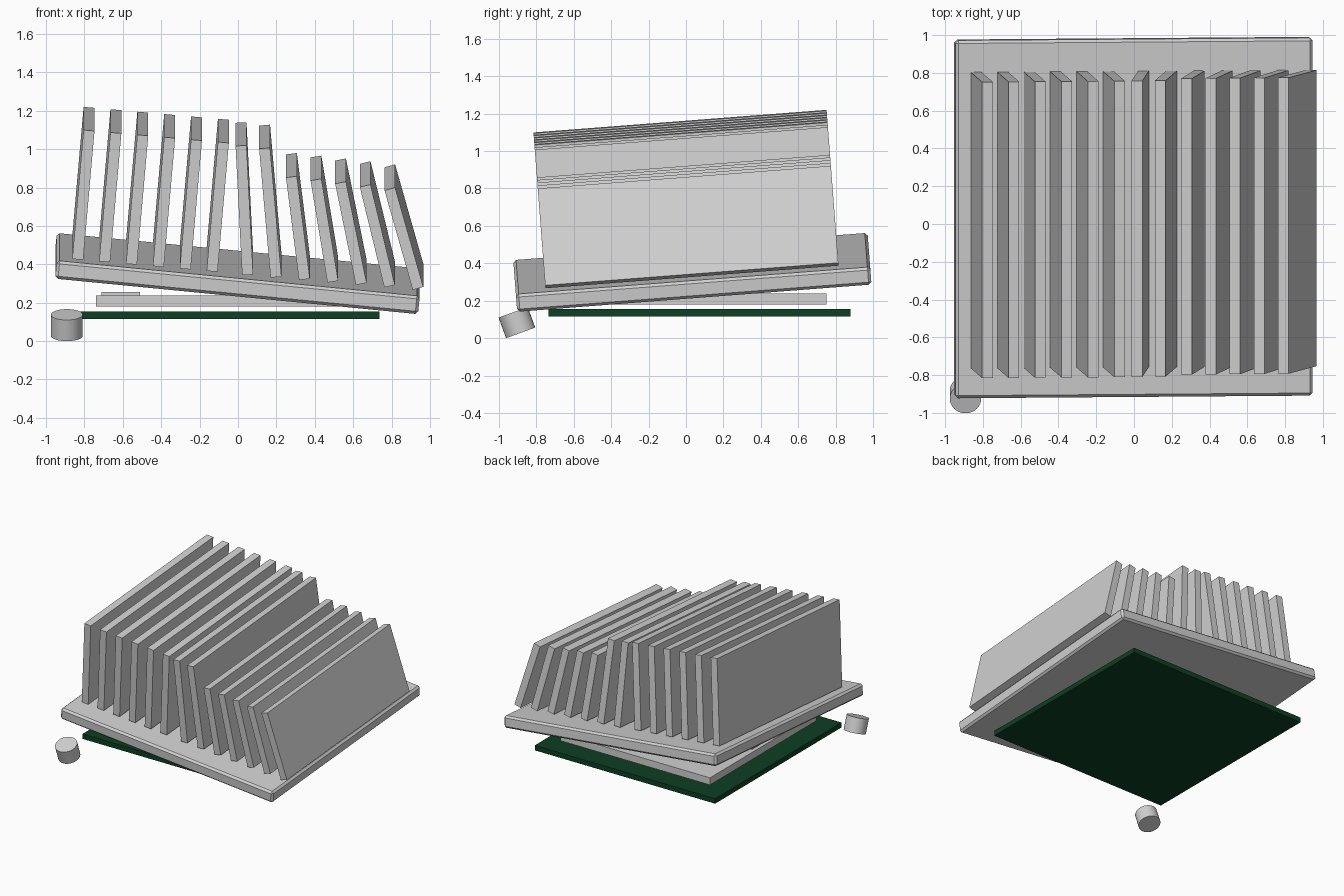
import bpy
from math import radians
from mathutils import Matrix, Vector

cube = bpy.data.objects.get("Cube")
if cube:
    bpy.data.objects.remove(cube, do_unlink=True)


def make_material(name, rgb):
    mat = bpy.data.materials.new(name)
    mat.use_nodes = True
    colour = (*rgb, 1.0)
    mat.diffuse_color = colour
    mat.node_tree.nodes["Principled BSDF"].inputs["Base Color"].default_value = colour
    return mat


metal = make_material("light_grey_metal", (0.64, 0.64, 0.64))
green = make_material("dark_green_board", (0.004, 0.05, 0.017))


def finish(name, mat):
    obj = bpy.context.object
    obj.name = name
    obj.data.name = name
    obj.data.materials.append(mat)
    return obj


def add_box(name, size, matrix, mat):
    """Box with its size baked into the mesh, placed by a matrix."""
    bpy.ops.mesh.primitive_cube_add(size=1)
    obj = finish(name, mat)
    obj.data.transform(Matrix.Diagonal((*size, 1)))
    obj.matrix_world = matrix
    return obj


def slab(name, low, high, mat):
    """Level box spanning two opposite corners."""
    low, high = Vector(low), Vector(high)
    return add_box(name, high - low, Matrix.Translation((low + high) / 2), mat)


# Circuit board with the chip package and die above it
slab("circuit_board", (-0.877, -0.735, 0.115), (0.738, 0.88, 0.155), green)
slab("chip_package", (-0.74, -0.61, 0.18), (0.6, 0.75, 0.238), metal)
slab("chip_die", (-0.71, -0.03, 0.238), (-0.51, 0.17, 0.257), metal)

# The heat sink pitches up toward the back
pitch = Matrix.Rotation(radians(4.4), 4, "X")


def tilted(x, y, z, lean):
    turn = Matrix.Rotation(radians(lean), 4, "Y")
    return pitch @ Matrix.Translation((x, y, z)) @ turn


# Chamfered base plate
plate = add_box("base_plate", (1.9, 1.9, 0.095),
                tilted(-0.003, 0.061, 0.348, 5.6), metal)
bevel = plate.modifiers.new("chamfer", "BEVEL")
bevel.width = 0.015
bevel.segments = 1


# Cooling fins, each standing on the middle of its bottom edge
def add_fin(name, x, z, lean, height):
    foot = tilted(x, 0.057, z, lean)
    lift = Matrix.Translation((0, 0, height / 2))
    add_box(name, (0.057, 1.572, height), foot @ lift, metal)


TALL, SHORT = 0.676, 0.54
for i in range(6):
    add_fin(f"left_fin_{i + 1}", -0.835 + 0.14 * i, 0.483 - 0.0125 * i, 5, TALL)
for i in range(7):
    add_fin(f"right_fin_{i + 1}", 0.05 + 0.148 * i, 0.402 - 0.0118 * i,
            -2.9 - 2.15 * i, TALL if i < 2 else SHORT)

# Loose capacitor leaning forward at the front corner
bpy.ops.mesh.primitive_cylinder_add(vertices=32, radius=0.083, depth=0.117)
capacitor = finish("capacitor", metal)
capacitor.matrix_world = (Matrix.Translation((-0.892, -0.904, 0.083))
                          @ Matrix.Rotation(radians(20), 4, "X"))
bpy.ops.object.shade_smooth_by_angle(angle=radians(30))
